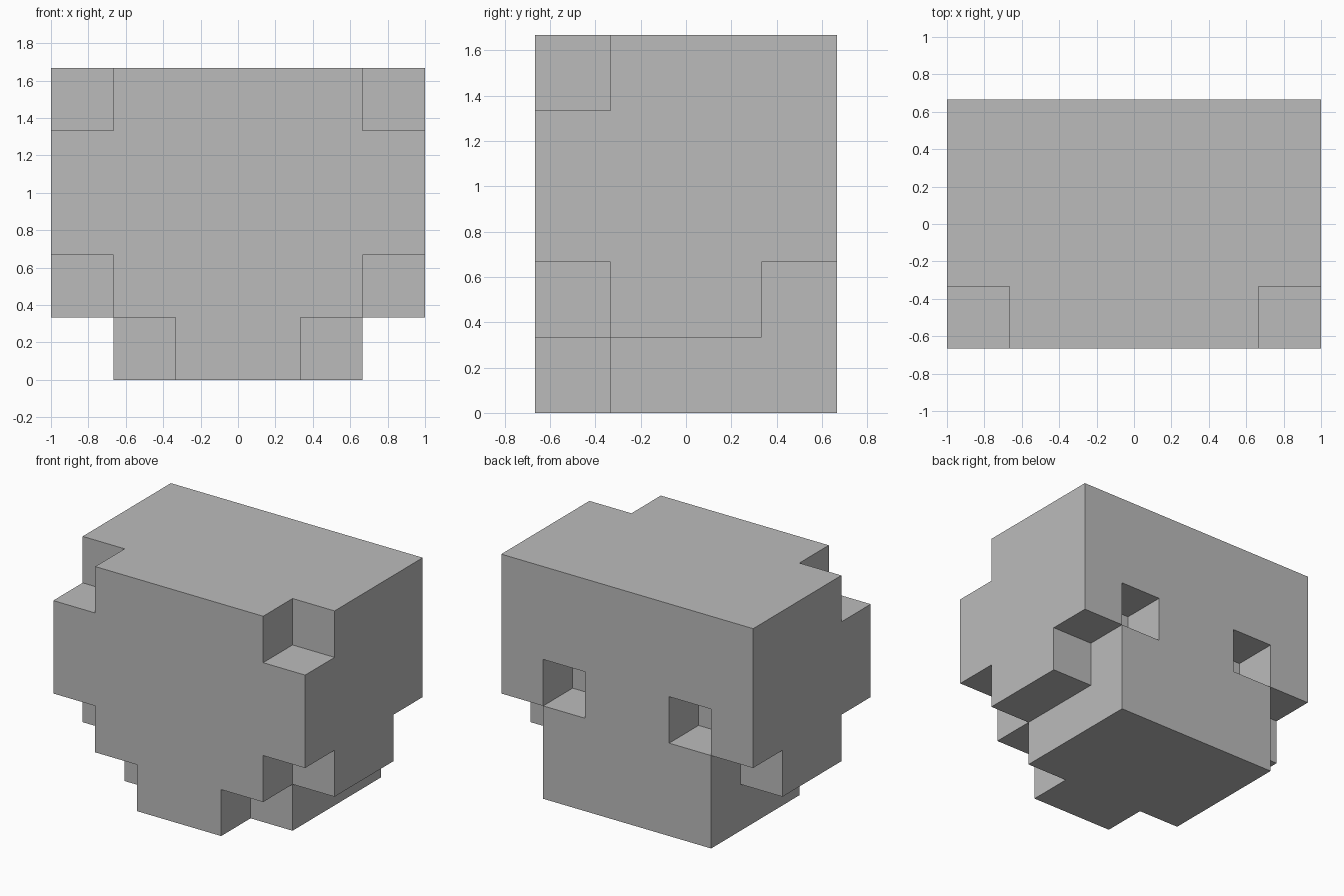
import bpy
import bmesh
import math
from mathutils import Vector

if "Cube" in bpy.data.objects:
    bpy.data.objects.remove(bpy.data.objects["Cube"], do_unlink=True)

CELL = 1 / 3
SIZE = (6, 4, 5)  # block counts along x, y (0 = front) and z

grey = bpy.data.materials.new("plain grey")
grey.use_nodes = True
grey.diffuse_color = (0.5, 0.5, 0.5, 1)
grey.node_tree.nodes["Principled BSDF"].inputs["Base Color"].default_value = (0.5, 0.5, 0.5, 1)


def block(lo, hi):
    """All cells from lo up to (not including) hi, with their mirror in x."""
    cells = {(x, y, z) for x in range(lo[0], hi[0])
             for y in range(lo[1], hi[1]) for z in range(lo[2], hi[2])}
    return cells | {(SIZE[0] - 1 - x, y, z) for x, y, z in cells}


# Full block, then the notches on one side (mirrored to the other)
solid = block((0, 0, 0), SIZE)
solid -= block((0, 0, 0), (1, 4, 1))  # narrower bottom layer
solid -= block((1, 0, 0), (2, 1, 1))  # lower front corner
solid -= block((0, 0, 1), (1, 1, 2))  # front cheek notch
solid -= block((0, 3, 1), (1, 4, 2))  # rear cheek notch
solid -= block((0, 0, 4), (1, 1, 5))  # upper front corner
solid -= block((1, 3, 2), (2, 4, 3))  # rear socket

# Outer skin: one outward square wherever a cell borders empty space
bm = bmesh.new()
offset = Vector((SIZE[0] / 2, SIZE[1] / 2, 0))
for cell in sorted(solid):
    for axis in range(3):
        for side in (0, 1):
            neighbour = list(cell)
            neighbour[axis] += 2 * side - 1
            if tuple(neighbour) in solid:
                continue
            u, v = (axis + 1) % 3, (axis + 2) % 3
            ring = []
            for du, dv in ((0, 0), (1, 0), (1, 1), (0, 1)):
                p = Vector(cell)
                p[axis] += side
                p[u] += du
                p[v] += dv
                ring.append(bm.verts.new((p - offset) * CELL))
            bm.faces.new(ring if side else ring[::-1])

# Weld the squares and merge coplanar ones into large flat faces
bmesh.ops.remove_doubles(bm, verts=bm.verts, dist=0.001)
bmesh.ops.dissolve_limit(bm, angle_limit=math.radians(1), verts=bm.verts, edges=bm.edges)

mesh = bpy.data.meshes.new("block_head")
bm.to_mesh(mesh)
bm.free()
mesh.materials.append(grey)
head = bpy.data.objects.new("block_head", mesh)
bpy.context.collection.objects.link(head)
